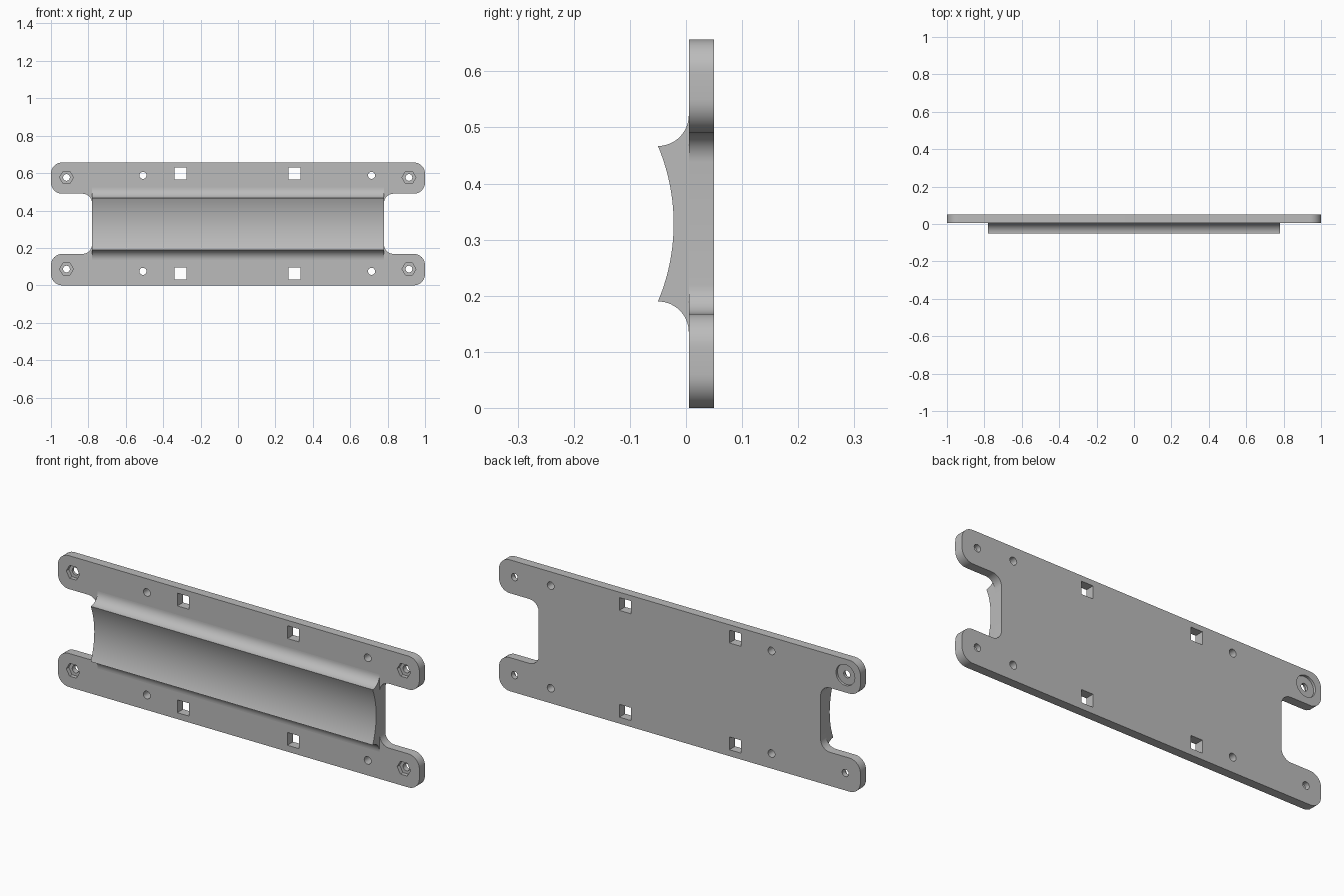
import bpy, bmesh, math
from mathutils import Vector

cube = bpy.data.objects.get("Cube")
if cube:
    bpy.data.objects.remove(cube, do_unlink=True)

grey = bpy.data.materials.new("plain grey")
grey.use_nodes = True
grey.diffuse_color = (0.5, 0.5, 0.5, 1)
grey.node_tree.nodes["Principled BSDF"].inputs["Base Color"].default_value = (0.5, 0.5, 0.5, 1)

FRONT, BACK = 0.005, 0.05
HEIGHT = 0.657
NOTCH_X, NOTCH_LOW, NOTCH_HIGH = 0.78, 0.168, 0.49
MID = HEIGHT / 2


def prism(bm, outline, start, end, axis="y"):
    """Extrude a flat outline along y (points are x, z) or x (points are y, z)."""
    place = (lambda p, d: (p[0], d, p[1])) if axis == "y" else (lambda p, d: (d, p[0], p[1]))
    face = bm.faces.new([bm.verts.new(place(p, start)) for p in outline])
    new = bmesh.ops.extrude_face_region(bm, geom=[face])["geom"]
    shift = Vector(place((0, 0), end - start))
    bmesh.ops.translate(bm, vec=shift, verts=[g for g in new if isinstance(g, bmesh.types.BMVert)])


def finish(bm, name):
    bmesh.ops.recalc_face_normals(bm, faces=bm.faces)
    mesh = bpy.data.meshes.new(name)
    bm.to_mesh(mesh)
    bm.free()
    mesh.materials.append(grey)
    obj = bpy.data.objects.new(name, mesh)
    bpy.context.collection.objects.link(obj)
    return obj


def ring(x, z, radius, sides, turn=0.0):
    return [(x + radius * math.cos(turn + math.tau * i / sides),
             z + radius * math.sin(turn + math.tau * i / sides)) for i in range(sides)]


def arc(cx, cz, radius, a0, a1, steps):
    return [(cx + radius * math.cos(math.radians(a0 + (a1 - a0) * i / steps)),
             cz + radius * math.sin(math.radians(a0 + (a1 - a0) * i / steps)))
            for i in range(steps + 1)]


def rounded(corners, steps=10):
    """Round each right-angled corner (x, z, radius)."""
    points = []
    for i, (x, z, r) in enumerate(corners):
        p = Vector((x, z))
        before = (Vector(corners[i - 1][:2]) - p).normalized()
        after = (Vector(corners[(i + 1) % len(corners)][:2]) - p).normalized()
        centre = p + r * (before + after)
        for s in range(steps + 1):
            t = math.pi / 2 * s / steps
            points.append(tuple(centre - r * (after * math.cos(t) + before * math.sin(t))))
    return points


# Plate with a notch in each end
R, FILLET = 0.06, 0.052
right_end = [(1, 0, R), (1, NOTCH_LOW, R), (NOTCH_X, NOTCH_LOW, FILLET),
             (NOTCH_X, NOTCH_HIGH, FILLET), (1, NOTCH_HIGH, R), (1, HEIGHT, R)]
left_end = [(-x, z, r) for x, z, r in reversed(right_end)]
bm = bmesh.new()
prism(bm, rounded(right_end + left_end), FRONT, BACK)
plate = finish(bm, "mounting_plate")

# Through holes: bolts, pins and square strap slots
through = bmesh.new()
pockets = bmesh.new()
for x in (-0.917, 0.914):
    for z in (0.087, 0.577):
        prism(through, ring(x, z, 0.018, 28), -0.1, 0.1)
        prism(pockets, ring(x, z, 0.037, 6), -0.1, FRONT + 0.02)
for z in (0.075, 0.588):
    for x in (-0.508, 0.714):
        prism(through, ring(x, z, 0.019, 28), -0.1, 0.1)
for z in (0.064, 0.598):
    for x in (-0.307, 0.302):
        prism(through, ring(x, z, 0.032 * math.sqrt(2), 4, math.pi / 4), -0.1, 0.1)
# Round recess behind one corner
prism(pockets, ring(-0.917, 0.577, 0.052, 40), BACK - 0.012, 0.1)

cutters = [finish(through, "hole_cutter"), finish(pockets, "pocket_cutter")]
for cutter in cutters:
    cutter.hide_render = True
    mod = plate.modifiers.new(cutter.name, "BOOLEAN")
    mod.operation, mod.solver, mod.object = "DIFFERENCE", "EXACT", cutter
cut_mesh = bpy.data.meshes.new_from_object(
    plate.evaluated_get(bpy.context.evaluated_depsgraph_get()))
plate.modifiers.clear()
plate.data = cut_mesh
for cutter in cutters:
    bpy.data.objects.remove(cutter, do_unlink=True)

# Cradle: hollow front between two flared sides
TIP_Y, TIP = -0.05, 0.1385
SAG = 0.028
bow = (TIP ** 2 + SAG ** 2) / (2 * SAG)
swing = math.degrees(math.asin(TIP / bow))
flare = FRONT - TIP_Y
profile = arc(TIP_Y, MID + TIP + flare, flare, 0, -90, 14)
profile += arc(TIP_Y + SAG - bow, MID, bow, swing, -swing, 28)[1:-1]
profile += arc(TIP_Y, MID - TIP - flare, flare, 90, 0, 14)
bm = bmesh.new()
prism(bm, profile, -NOTCH_X, NOTCH_X, axis="x")
cradle = finish(bm, "cradle")

# Smooth the curves, keep the edges sharp
bpy.ops.object.select_all(action="DESELECT")
for obj in (plate, cradle):
    obj.select_set(True)
bpy.context.view_layer.objects.active = plate
bpy.ops.object.shade_smooth_by_angle(angle=math.radians(30))
